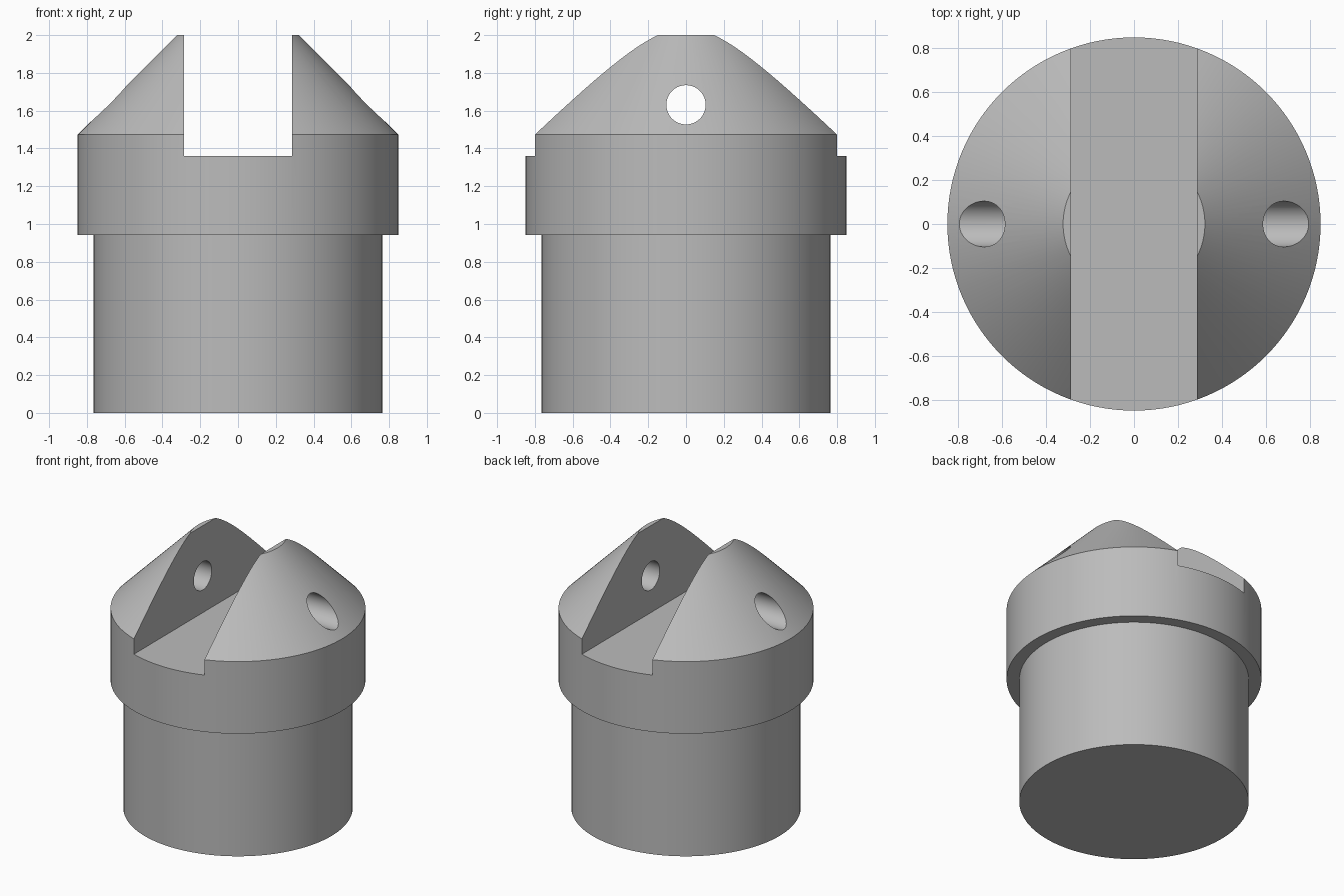
import bpy
import bmesh
import math
from mathutils import Matrix

cube = bpy.data.objects.get("Cube")
if cube:
    bpy.data.objects.remove(cube, do_unlink=True)

SEGMENTS = 128

grey = bpy.data.materials.new("plain grey")
grey.use_nodes = True
colour = (0.5, 0.5, 0.5, 1)
grey.diffuse_color = colour
grey.node_tree.nodes["Principled BSDF"].inputs["Base Color"].default_value = colour


def make_object(name, bm):
    bmesh.ops.recalc_face_normals(bm, faces=bm.faces)
    mesh = bpy.data.meshes.new(name)
    bm.to_mesh(mesh)
    bm.free()
    mesh.materials.append(grey)
    obj = bpy.data.objects.new(name, mesh)
    bpy.context.collection.objects.link(obj)
    return obj


def turned_solid(name, profile):
    """Stack rings of (radius, height) and cap both ends."""
    bm = bmesh.new()
    rings = []
    for r, z in profile:
        angles = [2 * math.pi * i / SEGMENTS for i in range(SEGMENTS)]
        rings.append([bm.verts.new((r * math.cos(a), r * math.sin(a), z)) for a in angles])
    for low, high in zip(rings, rings[1:]):
        for i in range(SEGMENTS):
            j = (i + 1) % SEGMENTS
            bm.faces.new((low[i], low[j], high[j], high[i]))
    bm.faces.new(rings[0][::-1])
    bm.faces.new(rings[-1])
    return make_object(name, bm)


def cut(target, cutter):
    cutter.hide_render = True
    mod = target.modifiers.new(cutter.name, "BOOLEAN")
    mod.operation = "DIFFERENCE"
    mod.solver = "EXACT"
    mod.object = cutter
    bpy.context.view_layer.objects.active = target
    bpy.ops.object.modifier_apply(modifier=mod.name)
    bpy.data.objects.remove(cutter, do_unlink=True)


# Shank, wider collar and truncated cone in one turned body
body = turned_solid("slotted_plug", [
    (0.765, 0), (0.765, 0.942), (0.85, 0.942), (0.85, 1.473), (0.323, 2.0)])

# Slot running front to back
bm = bmesh.new()
bmesh.ops.create_cube(bm, size=1, matrix=Matrix.Translation((0, 0, 1.86))
                      @ Matrix.Diagonal((0.574, 2, 1, 1)))
cut(body, make_object("slot_cutter", bm))

# Pin hole through both jaws
bm = bmesh.new()
bmesh.ops.create_cone(bm, cap_ends=True, segments=64, radius1=0.104, radius2=0.104, depth=2,
                      matrix=Matrix.Translation((0, 0, 1.631)) @ Matrix.Rotation(math.pi / 2, 4, "Y"))
cut(body, make_object("pin_hole_cutter", bm))

# Smooth curved walls, crisp edges
bpy.ops.object.select_all(action="DESELECT")
body.select_set(True)
bpy.context.view_layer.objects.active = body
bpy.ops.object.shade_smooth_by_angle(angle=math.radians(30))
